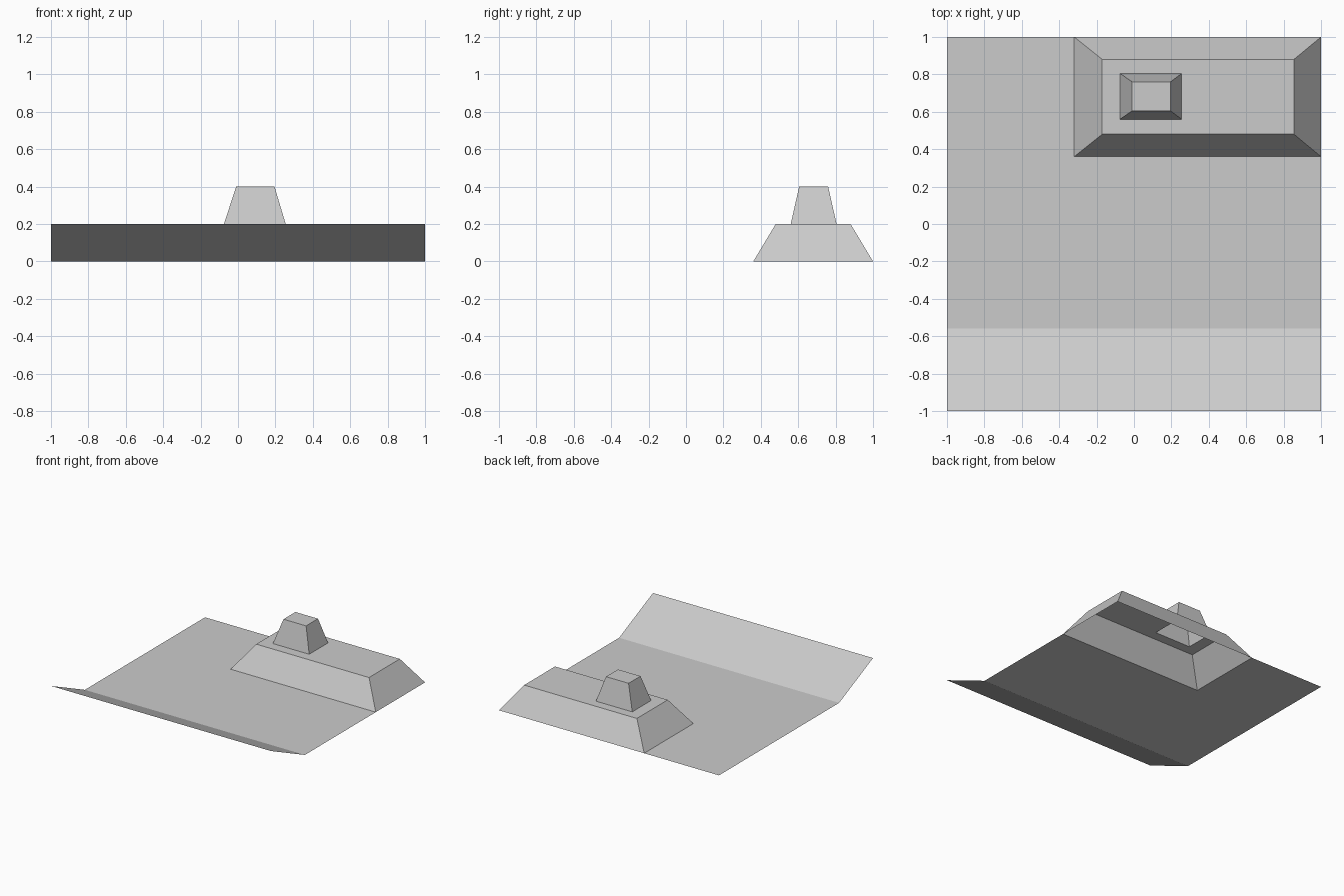
import bpy
import bmesh

default_cube = bpy.data.objects.get("Cube")
if default_cube:
    bpy.data.objects.remove(default_cube, do_unlink=True)

# Plain grey used on every part
grey = bpy.data.materials.new("light_grey")
grey.use_nodes = True
colour = (0.6, 0.6, 0.6, 1)
grey.diffuse_color = colour
grey.node_tree.nodes["Principled BSDF"].inputs["Base Color"].default_value = colour


def finish(name, bm):
    mesh = bpy.data.meshes.new(name)
    bm.to_mesh(mesh)
    bm.free()
    mesh.materials.append(grey)
    obj = bpy.data.objects.new(name, mesh)
    bpy.context.collection.objects.link(obj)
    return obj


def stepped_shell(name, levels, capped):
    """Open-bottomed shell through rectangles (x0, x1, y0, y1, z)."""
    bm = bmesh.new()
    loops = []
    for x0, x1, y0, y1, z in levels:
        corners = ((x0, y0), (x1, y0), (x1, y1), (x0, y1))
        loops.append([bm.verts.new((x, y, z)) for x, y in corners])
    for low, high in zip(loops, loops[1:]):
        for i in range(4):
            j = (i + 1) % 4
            bm.faces.new((low[i], low[j], high[j], high[i]))
    if capped:
        bm.faces.new(loops[-1])
    return finish(name, bm)


# Footprints and heights
mound_base = (-0.32, 1, 0.36, 1, 0)
mound_top = (-0.17, 0.855, 0.48, 0.88, 0.2)
tower_base = (-0.075, 0.255, 0.56, 0.805, 0.2)
tower_top = (-0.01, 0.195, 0.605, 0.76, 0.4)

# Ground sheet: raised front strip, flat field and the strip beside the mound
bm = bmesh.new()
rows = [(-1, 0.2), (-0.56, 0), (mound_base[2], 0), (1, 0)]
columns = (-1, mound_base[0], 1)
grid = [[bm.verts.new((x, y, z)) for x in columns] for y, z in rows]
for r in range(3):
    for c in range(2):
        if (r, c) != (2, 1):  # opening under the mound
            bm.faces.new((grid[r][c], grid[r][c + 1],
                          grid[r + 1][c + 1], grid[r + 1][c]))
finish("ground_sheet", bm)

# Sloped mound whose flat top is open beneath the tower
stepped_shell("mound", [mound_base, mound_top, tower_base], False)

# Tapered tower with a closed top
stepped_shell("tower", [tower_base, tower_top], True)
